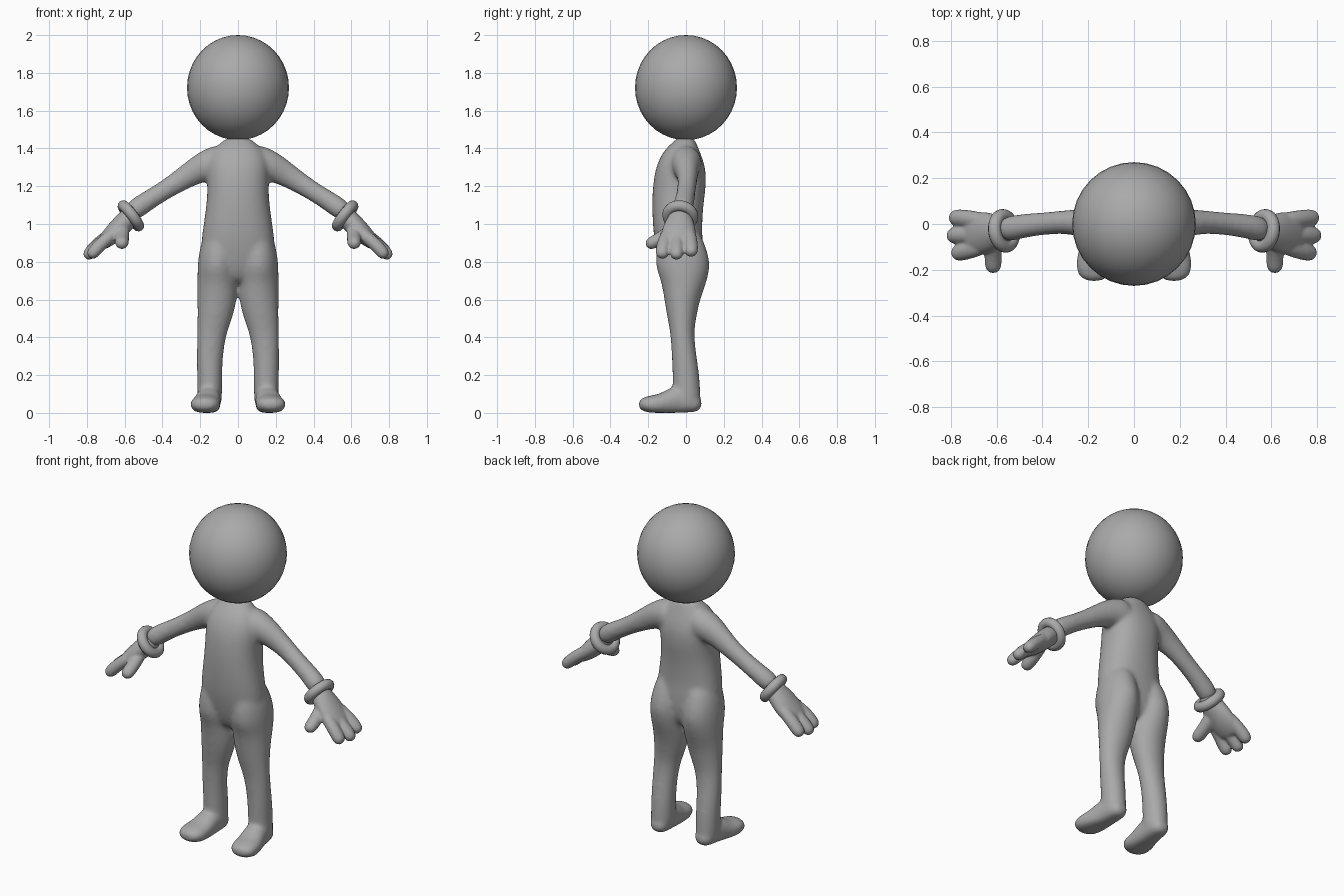
import bpy, bmesh
from math import cos, sin, pi, copysign
from mathutils import Vector, Matrix

cube = bpy.data.objects.get("Cube")
if cube:
    bpy.data.objects.remove(cube)

SIDES = 20
grey = bpy.data.materials.new("plain_grey")
grey.use_nodes = True
COLOUR = (0.4, 0.4, 0.4, 1)
grey.diffuse_color = COLOUR
grey.node_tree.nodes["Principled BSDF"].inputs["Base Color"].default_value = COLOUR


def tube(bm, rings, ref, side=1, power=1.0, round_ends=False, floor=False):
    """Loft rings of (x, y, z, half width along ref, half depth)."""
    pts = [(Vector(r[:3]), r[3], r[4]) for r in rings]
    if round_ends:
        for end, nxt in ((0, 1), (-1, -2)):
            p, a, b = pts[end]
            d = (p - pts[nxt][0]).normalized() * min(a, b)
            extra = [(p + d * 0.65, a * 0.78, b * 0.78), (p + d, a * 0.35, b * 0.35)]
            pts = pts + extra if end else extra[::-1] + pts
    loops = []
    for i, (p, a, b) in enumerate(pts):
        t = (pts[min(i + 1, len(pts) - 1)][0] - pts[max(i - 1, 0)][0]).normalized()
        u = (ref - t * ref.dot(t)).normalized()
        v = t.cross(u)
        loop = []
        for k in range(SIDES):
            c, s = cos(2 * pi * k / SIDES), sin(2 * pi * k / SIDES)
            c, s = (copysign(abs(q) ** power, q) for q in (c, s))
            q = p + u * a * c + v * b * s
            loop.append(bm.verts.new((q.x * side, q.y, max(q.z, 0) if floor else q.z)))
        loops.append(loop)
    for l1, l2 in zip(loops, loops[1:]):
        for k in range(SIDES):
            n = (k + 1) % SIDES
            bm.faces.new((l1[k], l1[n], l2[n], l2[k]))
    bm.faces.new(loops[0][::-1])
    bm.faces.new(loops[-1])


def finish(name, bm, voxel=0, smooth=0):
    bmesh.ops.recalc_face_normals(bm, faces=bm.faces)
    for f in bm.faces:
        f.smooth = True
    me = bpy.data.meshes.new(name)
    bm.to_mesh(me)
    bm.free()
    me.materials.append(grey)
    ob = bpy.data.objects.new(name, me)
    bpy.context.collection.objects.link(ob)
    if voxel:
        # round the lofts, fuse them into one skin, then blend the joins
        ob.modifiers.new("round", "SUBSURF").levels = 2
        ob.modifiers["round"].render_levels = 2
        fuse = ob.modifiers.new("fuse", "REMESH")
        fuse.mode = "VOXEL"
        fuse.voxel_size = voxel
        fuse.use_smooth_shade = True
        blend = ob.modifiers.new("blend", "SMOOTH")
        blend.factor = 0.5
        blend.iterations = smooth
    return ob


X, Y = Vector((1, 0, 0)), Vector((0, 1, 0))

# Head
bm = bmesh.new()
bmesh.ops.create_uvsphere(bm, u_segments=32, v_segments=20, radius=0.27,
                          matrix=Matrix.Translation((0, 0, 1.722)) @ Matrix.Diagonal((1, 1, 1.03, 1)))
finish("head", bm)

# Body: torso, legs, feet and arms fused together
torso = [(0, -.02, .68, .1, .07), (0, -.02, .75, .17, .11), (0, -.03, .85, .202, .125),
         (0, -.045, .95, .192, .13), (0, -.045, 1.1, .168, .137), (0, -.035, 1.2, .163, .142),
         (0, -.025, 1.3, .17, .135), (0, -.015, 1.38, .15, .1), (0, 0, 1.43, .09, .06),
         (0, 0, 1.46, .06, .045)]
leg = [(.15, .004, .03, .066, .078), (.15, .004, .1, .066, .074), (.15, 0, .2, .068, .072),
       (.15, -.01, .3, .07, .066), (.14, -.02, .42, .078, .062), (.125, -.022, .5, .092, .077),
       (.11, -.022, .6, .107, .095), (.108, -.01, .7, .108, .123), (.108, -.015, .78, .108, .15),
       (.105, -.028, .88, .098, .13), (.09, -.04, .98, .07, .1)]
foot = [(.15, .035, .05, .06, .05), (.155, -.05, .075, .066, .085), (.166, -.12, .046, .076, .056),
        (.175, -.18, .045, .083, .05), (.176, -.21, .045, .075, .042)]
arm = [(.06, 0, 1.33, .09, .1), (.14, 0, 1.32, .085, .09), (.21, .004, 1.29, .066, .075),
       (.3, .01, 1.235, .05, .058), (.41, 0, 1.165, .05, .05), (.5, -.01, 1.11, .054, .054),
       (.58, -.03, 1.05, .06, .058)]
bm = bmesh.new()
tube(bm, torso, X, power=0.88)
for side in (1, -1):
    tube(bm, leg, X, side, floor=True)
    tube(bm, foot, X, side, power=0.9, round_ends=True, floor=True)
    tube(bm, arm, Y, side)
finish("body", bm, 0.011, 12)

# Gloved hands: palm, three fingers and a thumb
palm = [(.57, -.03, 1.04, .06, .055), (.62, -.035, .99, .085, .056),
        (.67, -.04, .94, .096, .05), (.71, -.042, .905, .088, .04)]
fingers = [
    [(.67, .015, .95), (.735, .025, .9), (.775, .027, .86)],
    [(.67, -.045, .94), (.74, -.048, .89), (.785, -.05, .845)],
    [(.67, -.1, .94), (.73, -.118, .89), (.765, -.125, .85)],
    [(.61, -.06, .98), (.615, -.13, .925), (.615, -.18, .9)],
]
for side, label in ((1, "left"), (-1, "right")):
    bm = bmesh.new()
    tube(bm, palm, Y, side, round_ends=True)
    for path in fingers:
        ref = X if path[-1][0] < .7 else Y
        tube(bm, [(*p, .038, .035) for p in path], ref, side, round_ends=True)
    finish(label + "_hand", bm, 0.007, 5)

    # Rolled glove cuff
    bpy.ops.mesh.primitive_torus_add(major_segments=32, minor_segments=12,
                                     major_radius=0.067, minor_radius=0.029)
    cuff = bpy.context.object
    cuff.name = label + "_cuff"
    axis = Vector((.78 * side, -.12, -.6))
    cuff.rotation_euler = axis.to_track_quat("Z", "Y").to_euler()
    cuff.location = (.567 * side, -.03, 1.043)
    cuff.data.materials.append(grey)
    bpy.ops.object.shade_smooth()
